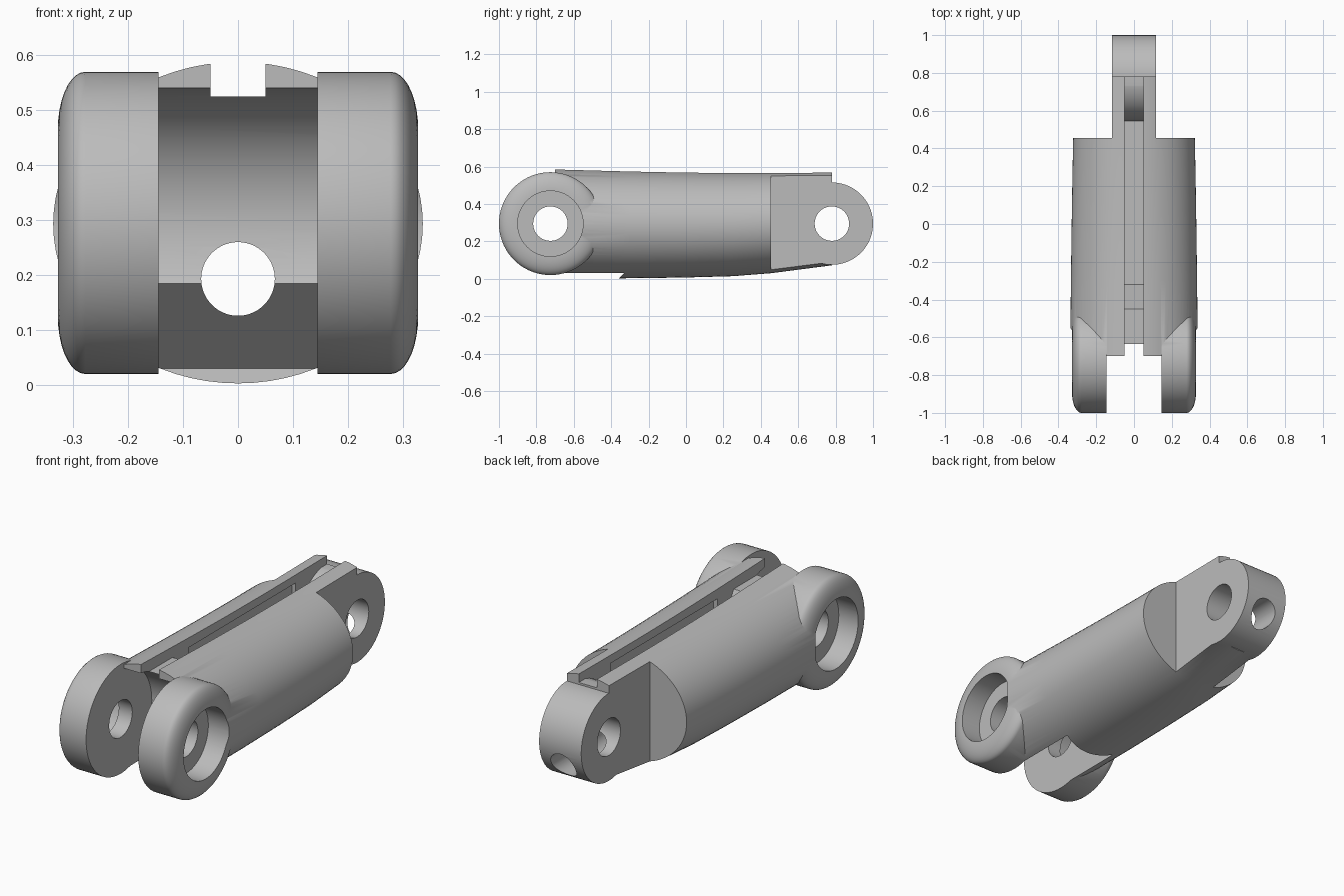
import bpy, bmesh
from math import sin, cos, pi, radians, sqrt

if "Cube" in bpy.data.objects:
    bpy.data.objects.remove(bpy.data.objects["Cube"], do_unlink=True)

grey = bpy.data.materials.new("plain_grey")
grey.use_nodes = True
COLOUR = (0.5, 0.5, 0.5, 1)
grey.diffuse_color = COLOUR
grey.node_tree.nodes["Principled BSDF"].inputs["Base Color"].default_value = COLOUR

AXIS_Z = 0.295
FORK_Y, TIP_Y = -0.725, 0.78
SEGMENTS = 72


def skin(name, rings):
    """Closed solid through a list of equal-sized point rings."""
    bm = bmesh.new()
    loops = [[bm.verts.new(p) for p in ring] for ring in rings]
    n = len(loops[0])
    for a, b in zip(loops, loops[1:]):
        for i in range(n):
            j = (i + 1) % n
            bm.faces.new((a[i], a[j], b[j], b[i]))
    bm.faces.new(loops[0])
    bm.faces.new(loops[-1])
    bmesh.ops.recalc_face_normals(bm, faces=bm.faces)
    mesh = bpy.data.meshes.new(name)
    bm.to_mesh(mesh)
    bm.free()
    obj = bpy.data.objects.new(name, mesh)
    bpy.context.collection.objects.link(obj)
    mesh.materials.append(grey)
    return obj


def turned(name, y, profile):
    """Round part about a crosswise axis, from (x, radius) pairs."""
    angles = [2 * pi * i / SEGMENTS for i in range(SEGMENTS)]
    return skin(name, [[(x, y + r * cos(t), AXIS_Z + r * sin(t)) for t in angles]
                       for x, r in profile])


def pin(name, y, r, x0, x1):
    return turned(name, y, [(x0, r), (x1, r)])


def slab(name, half, outline):
    """Side outline of (y, z) points, extruded across x."""
    return skin(name, [[(x, y, z) for y, z in outline] for x in (-half, half)])


def box(name, x0, x1, y0, y1, z0, z1):
    return skin(name, [[(x, y0, z0), (x, y1, z0), (x, y1, z1), (x, y0, z1)]
                       for x in (x0, x1)])


def combine(target, other, operation="DIFFERENCE"):
    other.hide_render = True
    mod = target.modifiers.new("bool", "BOOLEAN")
    mod.operation, mod.solver, mod.object = operation, "EXACT", other
    bpy.context.view_layer.objects.active = target
    bpy.ops.object.modifier_apply(modifier=mod.name)
    bpy.data.objects.remove(other, do_unlink=True)


# Tapered oval body: y, half width, bottom, top
SECTIONS = [(-0.70, 0.338, 0.002, 0.588), (-0.3, 0.334, 0.003, 0.577),
            (0, 0.33, 0.007, 0.571), (0.25, 0.326, 0.014, 0.569),
            (0.455, 0.322, 0.03, 0.569), (0.78, 0.315, 0.072, 0.571)]
angles = [2 * pi * i / SEGMENTS for i in range(SEGMENTS)]
body = skin("finger_link", [
    [(a * cos(t), y, (lo + hi) / 2 + (hi - lo) / 2 * sin(t)) for t in angles]
    for y, a, lo, hi in SECTIONS])

# Shoulders cut away to leave the rear tongue
TONGUE = 0.117
for s in (-1, 1):
    x0, x1 = sorted((s * TONGUE, s * 0.6))
    combine(body, box("shoulder_cutter", x0, x1, 0.455, 1.2, -0.2, 0.8))

# Clearance between the fork arms
GAP, REACH = 0.145, 0.247
combine(body, pin("clearance_cutter", FORK_Y, REACH, -GAP, GAP))
meet_y = FORK_Y + sqrt(REACH ** 2 - 0.11 ** 2)
combine(body, slab("undercut_cutter", GAP, [
    (-0.9, 0.185), (meet_y, 0.185), (-0.33, 0.03), (-0.365, -0.005), (-0.9, -0.05)]))

# Rounded tongue end
combine(body, pin("tongue_end", TIP_Y, 0.22, -TONGUE, TONGUE), "UNION")

# Fork knuckles with softened outer rims
RIM = [(GAP, 0.275)] + [
    (0.278 + 0.05 * sin(t), 0.17 + 0.105 * cos(t))
    for t in [radians(a) for a in range(0, 91, 10)]]
for s in (-1, 1):
    combine(body, turned("knuckle", FORK_Y, [(s * x, r) for x, r in RIM]), "UNION")

# Tendon groove along the top, with a deeper pocket beneath it
combine(body, box("groove_cutter", -0.05, 0.05, -0.9, 0.85, 0.525, 0.8))
pocket_arc = [(TIP_Y - 0.235 * cos(t), AXIS_Z + 0.235 * sin(t))
              for t in [radians(a) for a in range(0, 85, 7)]]
pocket = [(-0.32, AXIS_Z)] + pocket_arc + [(TIP_Y, 0.6), (-0.45, 0.6), (-0.45, 0.525)]
combine(body, slab("pocket_cutter", 0.05, pocket))
combine(body, box("undercut_pocket_cutter", -0.07, 0.07, -0.32, 0.53, AXIS_Z, 0.525))

# Counterbores and crosswise pin holes
for s in (-1, 1):
    combine(body, pin("counterbore_cutter", FORK_Y, 0.175, s * 0.22, s * 0.5))
for y in (FORK_Y, TIP_Y):
    combine(body, pin("pin_hole_cutter", y, 0.092, -0.6, 0.6))

# Lengthwise tendon bore
combine(body, skin("bore_cutter", [
    [(0.067 * cos(t), y, 0.193 + 0.067 * sin(t)) for t in angles] for y in (-1.2, 1.2)]))

# Smooth curved faces, keep machined edges crisp
bpy.ops.object.select_all(action="DESELECT")
body.select_set(True)
bpy.context.view_layer.objects.active = body
bpy.ops.object.shade_smooth_by_angle(angle=radians(30))
